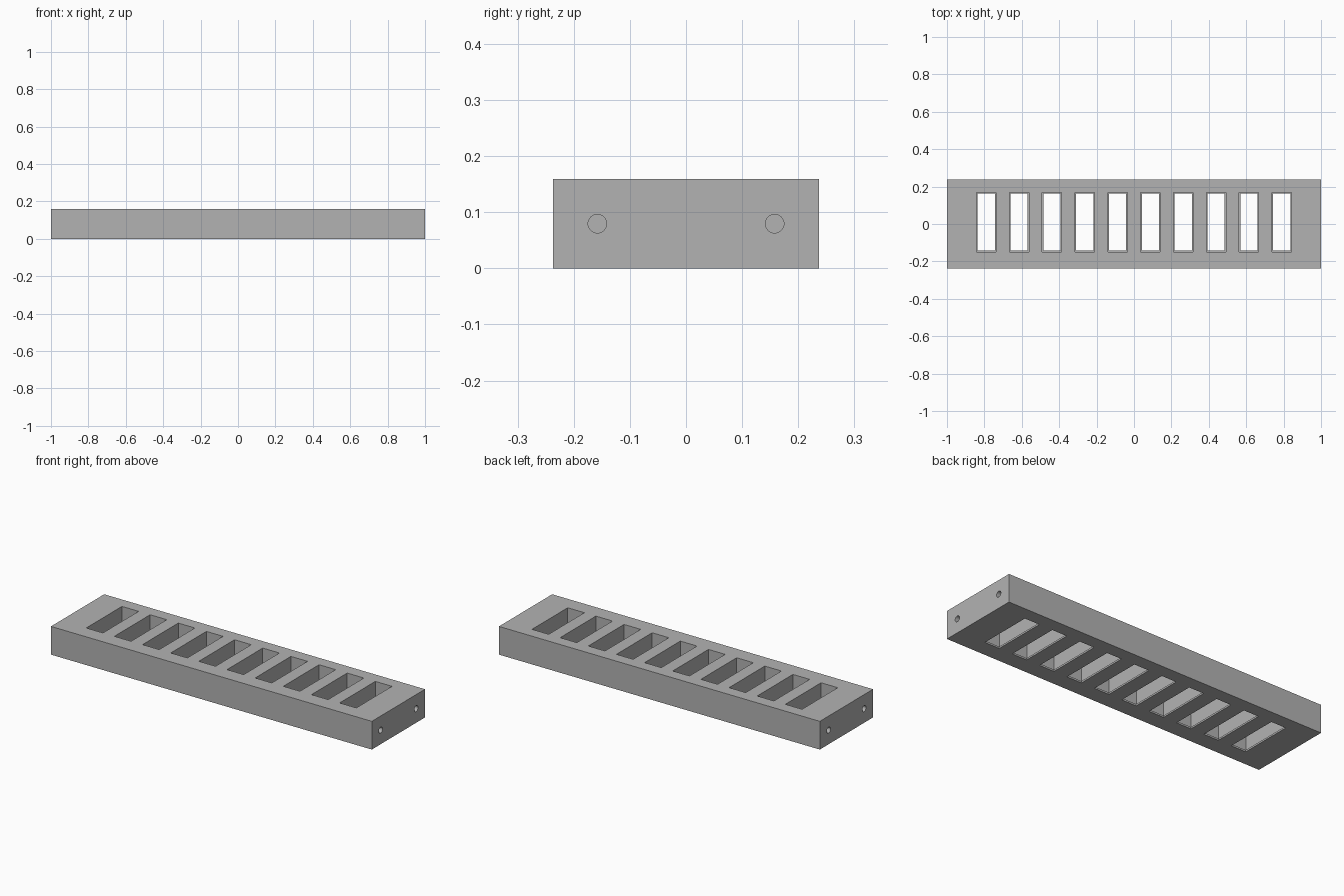
import bpy
import math

LENGTH, DEPTH, HEIGHT = 2.0, 0.474, 0.159
SLOTS, PITCH = 10, 0.1755
SLOT_Y = 0.01
LIP = 0.01

if "Cube" in bpy.data.objects:
    bpy.data.objects.remove(bpy.data.objects["Cube"], do_unlink=True)

# Single grey material
grey = bpy.data.materials.new("plain_grey")
grey.use_nodes = True
colour = (0.45, 0.45, 0.45, 1)
grey.diffuse_color = colour
grey.node_tree.nodes["Principled BSDF"].inputs["Base Color"].default_value = colour


def box(name, size, centre):
    bpy.ops.mesh.primitive_cube_add(size=1, location=centre)
    ob = bpy.context.object
    ob.name = name
    ob.scale = size
    bpy.ops.object.transform_apply(location=False, rotation=False, scale=True)
    ob.data.materials.append(grey)
    return ob


def cut(body, cutter):
    cutter.hide_render = True
    mod = body.modifiers.new("cut", "BOOLEAN")
    mod.operation = "DIFFERENCE"
    mod.solver = "EXACT"
    mod.object = cutter
    bpy.context.view_layer.objects.active = body
    bpy.ops.object.modifier_apply(modifier=mod.name)
    bpy.data.objects.remove(cutter, do_unlink=True)


# Solid bar
bar = box("slotted_bar", (LENGTH, DEPTH, HEIGHT), (0, 0, HEIGHT / 2))

# Row of slots, each with a thin lip around its bottom opening
for i in range(SLOTS):
    x = (i - (SLOTS - 1) / 2) * PITCH
    cut(bar, box("slot_cutter", (0.104, 0.318, HEIGHT), (x, SLOT_Y, LIP + HEIGHT / 2)))
    cut(bar, box("opening_cutter", (0.092, 0.306, HEIGHT), (x, SLOT_Y, 0)))

# Blind screw holes in both ends
for end in (-1, 1):
    for side in (-1, 1):
        bpy.ops.mesh.primitive_cylinder_add(
            vertices=32, radius=0.0165, depth=0.2,
            location=(end * LENGTH / 2, side * 0.158, HEIGHT / 2),
            rotation=(0, math.pi / 2, 0))
        hole = bpy.context.object
        hole.data.materials.append(grey)
        cut(bar, hole)

# Smooth hole walls, crisp edges elsewhere
bpy.ops.object.select_all(action="DESELECT")
bar.select_set(True)
bpy.context.view_layer.objects.active = bar
bpy.ops.object.shade_smooth_by_angle(angle=math.radians(30))
